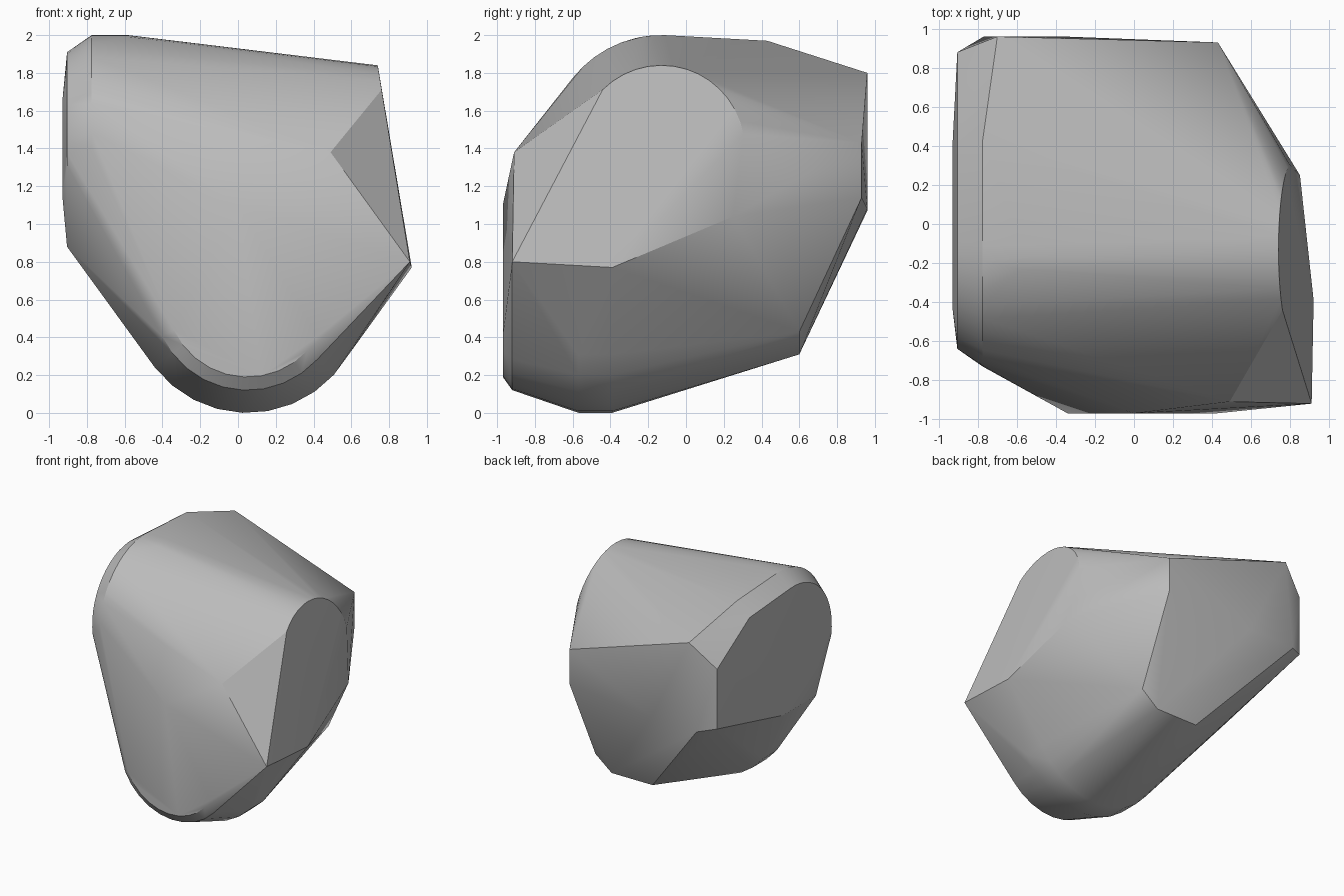
import bpy
import bmesh
import math

# Remove the default cube only
default_cube = bpy.data.objects.get("Cube")
if default_cube:
    bpy.data.objects.remove(default_cube, do_unlink=True)


def arc(centre, radius, start, end, steps):
    """Points on a circle arc in a plane, angles in degrees."""
    result = []
    for i in range(steps + 1):
        angle = math.radians(start + (end - start) * i / steps)
        result.append((centre[0] + radius * math.cos(angle),
                       centre[1] + radius * math.sin(angle)))
    return result


def across_x(x, profile):
    """Place a (y, z) profile at a fixed x."""
    return [(x, y, z) for y, z in profile]


def across_y(y, profile):
    """Place an (x, z) profile at a fixed y."""
    return [(x, y, z) for x, z in profile]


def make_material(name, colour):
    material = bpy.data.materials.new(name)
    material.use_nodes = True
    material.diffuse_color = colour
    shader = material.node_tree.nodes["Principled BSDF"]
    shader.inputs["Base Color"].default_value = colour
    shader.inputs["Roughness"].default_value = 0.8
    return material


def make_hull(name, points, material):
    """Wrap the points in a convex skin with soft shading."""
    bm = bmesh.new()
    for point in points:
        bm.verts.new(point)
    bmesh.ops.convex_hull(bm, input=bm.verts[:])
    loose = [vert for vert in bm.verts if not vert.link_faces]
    bmesh.ops.delete(bm, geom=loose, context="VERTS")
    bmesh.ops.recalc_face_normals(bm, faces=bm.faces[:])
    mesh = bpy.data.meshes.new(name)
    bm.to_mesh(mesh)
    bm.free()
    mesh.materials.append(material)
    rock = bpy.data.objects.new(name, mesh)
    bpy.context.collection.objects.link(rock)
    bpy.ops.object.select_all(action="DESELECT")
    rock.select_set(True)
    bpy.context.view_layer.objects.active = rock
    bpy.ops.object.shade_smooth_by_angle(angle=math.radians(30))
    return rock


crown = (-0.13, 1.4)    # centre of the upper rounding, in y and z
keel = (0.05, 0.62)     # centre of the lower rounding, in x and z
points = []

# Right end: slightly domed cap, bevel ring and rounded shoulder
points += across_x(-0.93, [(-0.43, 1.15), (-0.43, 1.65), (0.4, 1.2), (0.4, 1.6)])
points += across_x(-0.905, arc(crown, 0.51, 85, 190, 14))
points += across_x(-0.905, [(0.88, 1.1), (0, 0.88), (-0.43, 0.88),
                            (0.45, 1.87), (0.88, 1.6)])
points += across_x(-0.775, arc(crown, 0.6, 88, 195, 14))
points += across_x(-0.775, [(0.43, 1.97)])
points += across_x(-0.58, arc(crown, 0.6, 88, 100, 2))

# Left end: leaning rounded cap above a low ridge
points += [(0.74 + (1.84 - z) * 0.16, y, z)
           for y, z in arc(crown, 0.44, 10, 135, 14)]
points += [(0.91, -0.92, 0.8), (0.92, -0.39, 0.77), (0.85, 0.25, 1.04)]

# Underside: a rounded keel that steps in towards the front
for y, radius in ((-0.39, 0.62), (-0.57, 0.62), (-0.92, 0.5), (-0.97, 0.43)):
    points += across_y(y, arc(keel, radius, -155, -30, 10))

# Front: low peak and upper corner
points += [(0, -0.97, 1.1), (0.49, -0.91, 1.38)]

# Back: flat face with a chamfered lower corner
points += across_y(0.96, [(-0.7, 1.8), (-0.77, 1.07), (-0.35, 1.08)])
points += across_y(0.93, [(0.43, 1.43), (0.43, 1.14)])
points += across_y(0.6, [(-0.11, 0.31), (0.27, 0.31), (0.42, 0.43)])

stone = make_material("stone grey", (0.5, 0.5, 0.5, 1))
make_hull("rock", points, stone)
